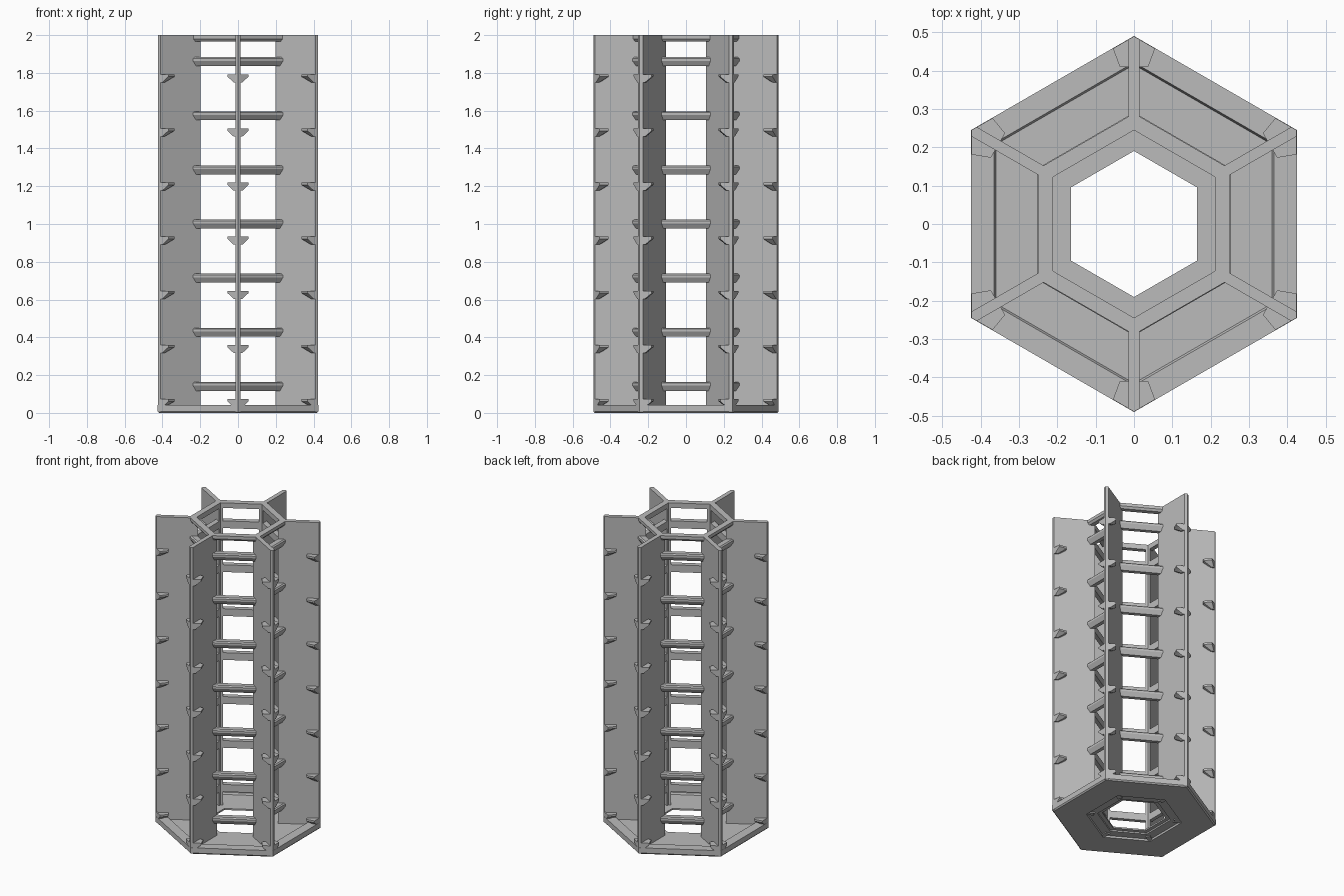
import bpy, bmesh, math
from mathutils import Matrix

old = bpy.data.objects.get("Cube")
if old:
    bpy.data.objects.remove(old)

grey = bpy.data.materials.new("plain grey")
grey.use_nodes = True
colour = (0.5, 0.5, 0.5, 1)
grey.diffuse_color = colour
grey.node_tree.nodes["Principled BSDF"].inputs["Base Color"].default_value = colour

COS30 = math.cos(math.pi / 6)
LEVELS, STEP = 7, 0.2865


def finish(name, bm):
    bmesh.ops.recalc_face_normals(bm, faces=bm.faces)
    mesh = bpy.data.meshes.new(name)
    bm.to_mesh(mesh)
    bm.free()
    mesh.materials.append(grey)
    obj = bpy.data.objects.new(name, mesh)
    bpy.context.collection.objects.link(obj)
    return obj


def hex_ring(name, profile, z=0):
    """Sweep a closed (apothem, height) profile around a hexagon."""
    bm = bmesh.new()
    loops = []
    for k in range(6):
        a = math.radians(90 + 60 * k)
        loops.append([bm.verts.new((r / COS30 * math.cos(a), r / COS30 * math.sin(a), z + h))
                      for r, h in profile])
    n = len(profile)
    for k in range(6):
        p, q = loops[k], loops[(k + 1) % 6]
        for i in range(n):
            j = (i + 1) % n
            bm.faces.new((p[i], p[j], q[j], q[i]))
    return finish(name, bm)


def hull(bm, points):
    verts = [bm.verts.new(p) for p in points]
    bmesh.ops.convex_hull(bm, input=verts)


def radial(name, pieces, k):
    """Convex pieces modelled along +y, turned to corner k."""
    bm = bmesh.new()
    for points in pieces:
        hull(bm, points)
    bmesh.ops.rotate(bm, verts=bm.verts, matrix=Matrix.Rotation(k * math.pi / 3, 3, 'Z'))
    return finish(name, bm)


# Base plate: raised rim, shallow floor, stepped central opening
hex_ring("base_plate", [(0.165, 0.03), (0.36, 0.03), (0.365, 0.042), (0.425, 0.042),
                        (0.425, 0.008), (0.418, 0), (0.247, 0), (0.245, 0.012),
                        (0.19, 0.012), (0.188, 0.02), (0.165, 0.02)])

# Hexagonal rungs with a slanted underside, and the top collar
rung = [(0.212, 0), (0.245, 0), (0.252, -0.007), (0.252, -0.02), (0.236, -0.047), (0.212, -0.047)]
for i in range(LEVELS):
    hex_ring(f"rung_ring_{i + 1}", rung, 0.164 + i * STEP)
hex_ring("top_collar", [(0.212, 0), (0.25, 0), (0.25, -0.02), (0.24, -0.033), (0.212, -0.033)], 2)

# Six radial fins, each with paired outer support brackets
T = 0.014
fin_outline = [(0, 0.49), (T, 0.482), (T, 0.237), (0, 0.245), (-T, 0.237), (-T, 0.482)]
bracket_top = [(0, 0.41), (0.037, 0.41), (0.055, 0.458), (0, 0.49)]
bracket_foot = [(0, 0.455), (0.022, 0.46), (0.024, 0.476), (0, 0.49)]


def fin_faces(k):
    bm = bmesh.new()
    face = bm.faces.new([bm.verts.new((x, y, 0.005)) for x, y in fin_outline])
    top = bmesh.ops.extrude_face_region(bm, geom=[face])["geom"]
    bmesh.ops.translate(bm, vec=(0, 0, 1.995), verts=[v for v in top if isinstance(v, bmesh.types.BMVert)])
    bmesh.ops.rotate(bm, verts=bm.verts, matrix=Matrix.Rotation(k * math.pi / 3, 3, 'Z'))
    return finish(f"fin_{k + 1}", bm)


for k in range(6):
    fin_faces(k)
    pieces = []
    for i in range(LEVELS):
        z = 0.073 + i * STEP
        for side in (-1, 1):
            pieces.append([(side * x, y, z - d) for x, y in bracket_top for d in (0, 0.012)]
                          + [(side * x, y, z - 0.042) for x, y in bracket_foot])
    radial(f"brackets_{k + 1}", pieces, k)
